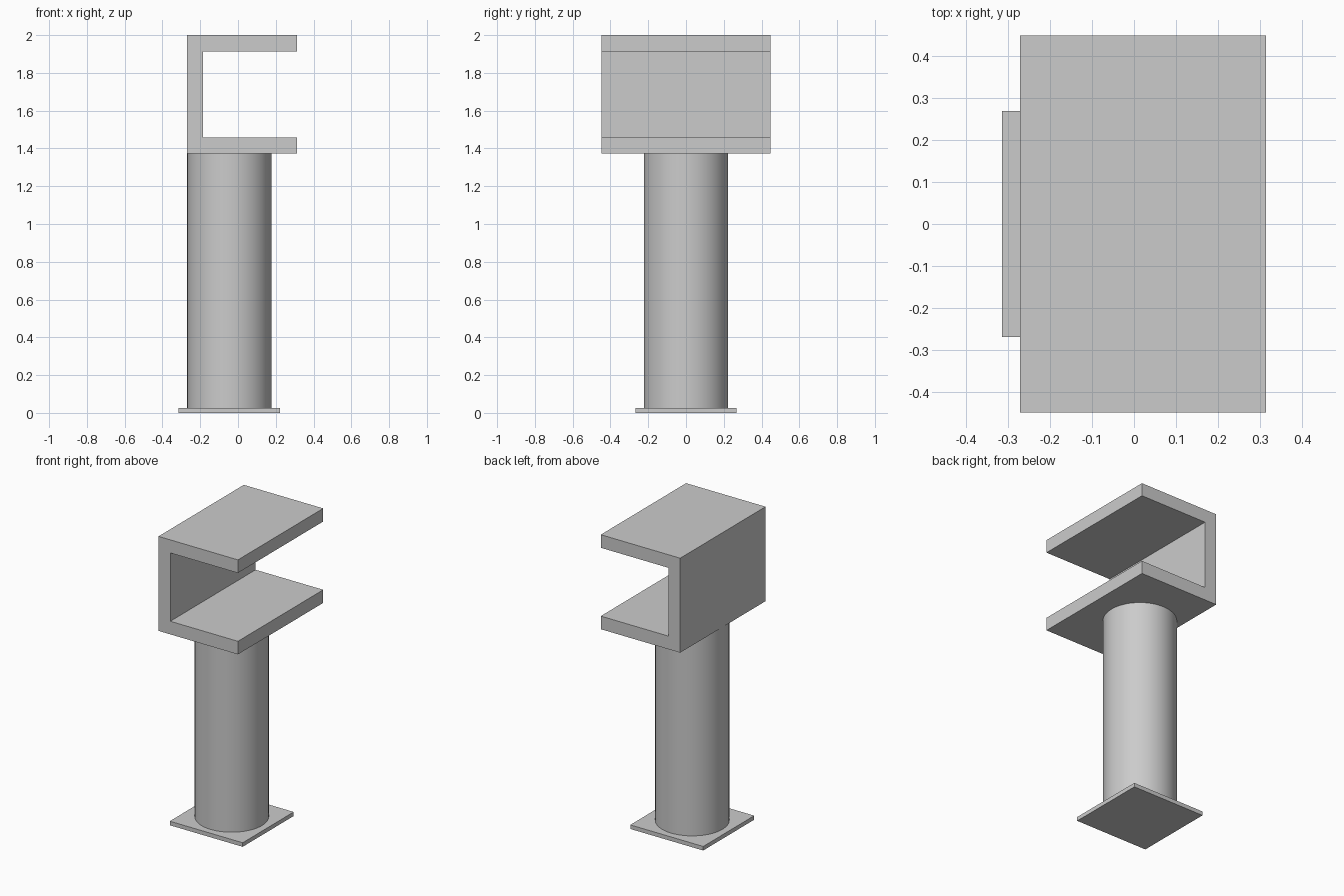
import bpy
import bmesh
import math

cube = bpy.data.objects.get("Cube")
if cube:
    bpy.data.objects.remove(cube, do_unlink=True)

# Single plain grey for all parts
GREY = (0.6, 0.6, 0.6, 1.0)
grey = bpy.data.materials.new("plain grey")
grey.use_nodes = True
grey.diffuse_color = GREY
grey.node_tree.nodes["Principled BSDF"].inputs["Base Color"].default_value = GREY

AXIS_X = -0.046    # centre line of the column and its foot
FOOT_TOP = 0.027
SHELF_BOTTOM = 1.372


def extruded_profile(name, points, depth):
    """Extrude an x/z outline along y, centred on y = 0."""
    bm = bmesh.new()
    face = bm.faces.new([bm.verts.new((x, -depth / 2, z)) for x, z in points])
    result = bmesh.ops.extrude_face_region(bm, geom=[face])
    moved = [v for v in result["geom"] if isinstance(v, bmesh.types.BMVert)]
    bmesh.ops.translate(bm, verts=moved, vec=(0, depth, 0))
    bmesh.ops.recalc_face_normals(bm, faces=bm.faces)
    mesh = bpy.data.meshes.new(name)
    bm.to_mesh(mesh)
    bm.free()
    mesh.materials.append(grey)
    obj = bpy.data.objects.new(name, mesh)
    bpy.context.collection.objects.link(obj)
    return obj


# Thin square foot
h = 0.268
extruded_profile("base_plate", [(AXIS_X - h, 0), (AXIS_X + h, 0),
                                (AXIS_X + h, FOOT_TOP), (AXIS_X - h, FOOT_TOP)], 2 * h)

# Round column
height = SHELF_BOTTOM - FOOT_TOP
bpy.ops.mesh.primitive_cylinder_add(vertices=64, radius=0.223, depth=height,
                                    location=(AXIS_X, 0, FOOT_TOP + height / 2))
column = bpy.context.object
column.name = "column"
column.data.materials.append(grey)
bpy.ops.object.shade_smooth_by_angle(angle=math.radians(30))

# C-shaped channel, open towards +x
left, right, top, wall = -0.271, 0.313, 2.0, 0.087
extruded_profile("channel_bracket", [
    (left, SHELF_BOTTOM), (right, SHELF_BOTTOM), (right, SHELF_BOTTOM + wall),
    (left + wall, SHELF_BOTTOM + wall), (left + wall, top - wall),
    (right, top - wall), (right, top), (left, top)], 0.896)
